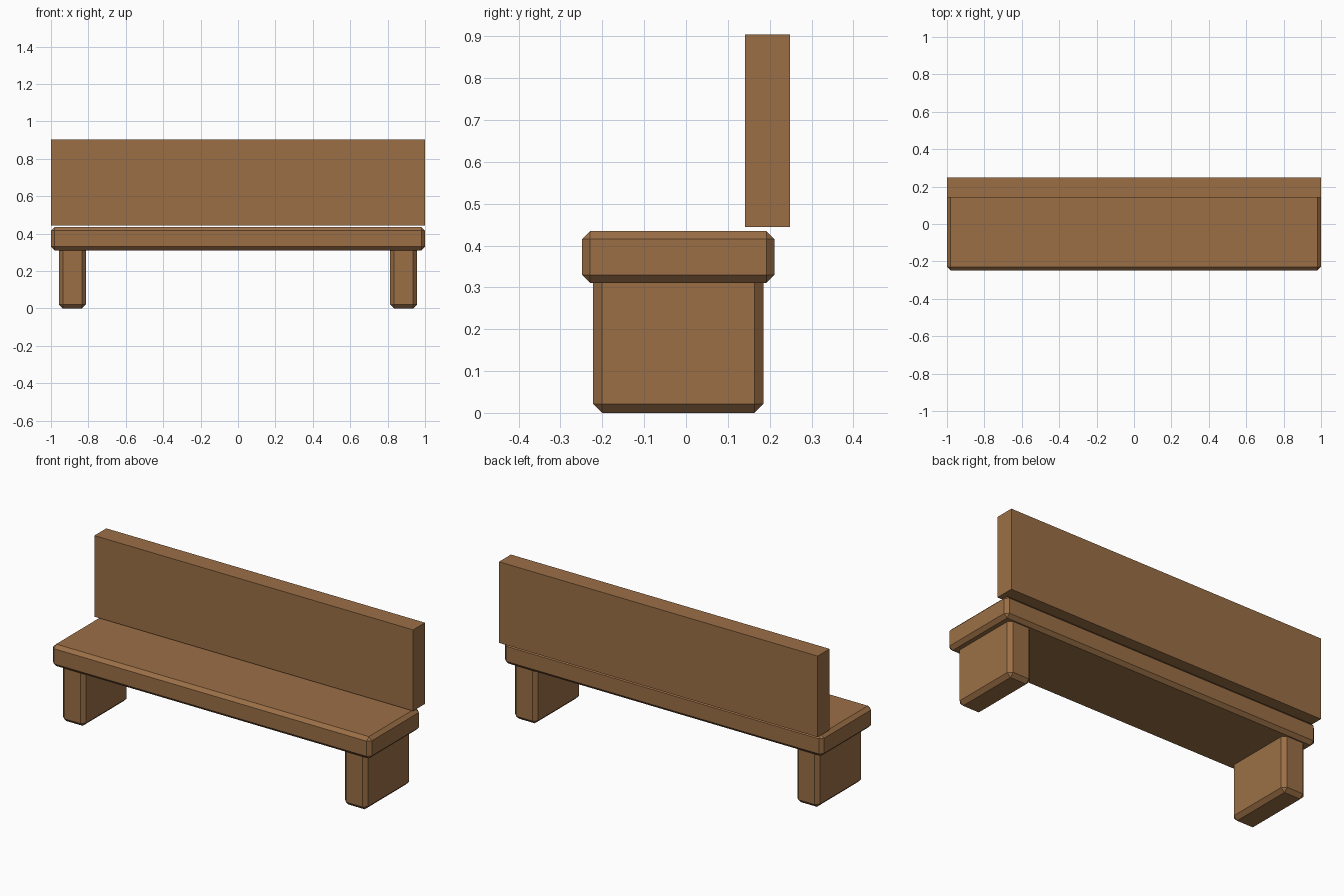
import bpy

if "Cube" in bpy.data.objects:
    bpy.data.objects.remove(bpy.data.objects["Cube"])

wood = bpy.data.materials.new("brown wood")
wood.diffuse_color = (0.328, 0.159, 0.061, 1.0)
wood.use_nodes = True
wood.node_tree.nodes["Principled BSDF"].inputs["Base Color"].default_value = wood.diffuse_color


def block(name, low, high, chamfer=0.0):
    """Box between two corners, with optional single-segment chamfers."""
    bpy.ops.mesh.primitive_cube_add(
        size=1, location=[(a + b) / 2 for a, b in zip(low, high)])
    obj = bpy.context.object
    obj.name = name
    obj.scale = [b - a for a, b in zip(low, high)]
    bpy.ops.object.transform_apply(location=False, rotation=False, scale=True)
    obj.data.materials.append(wood)
    if chamfer:
        bevel = obj.modifiers.new("chamfer", 'BEVEL')
        bevel.width = chamfer
        bevel.segments = 1
    return obj


# Seat plank with chamfered edges
block("seat", (-1, -0.248, 0.311), (1, 0.211, 0.435), 0.019)

# Backrest: plain sharp board floating just above the seat
block("backrest", (-1, 0.141, 0.444), (1, 0.248, 0.904))

# Two slab legs, tops sunk into the seat
for side, label in ((-1, "left"), (1, "right")):
    x = side * 0.885
    block(label + "_leg", (x - 0.072, -0.222, 0), (x + 0.072, 0.185, 0.335), 0.021)
